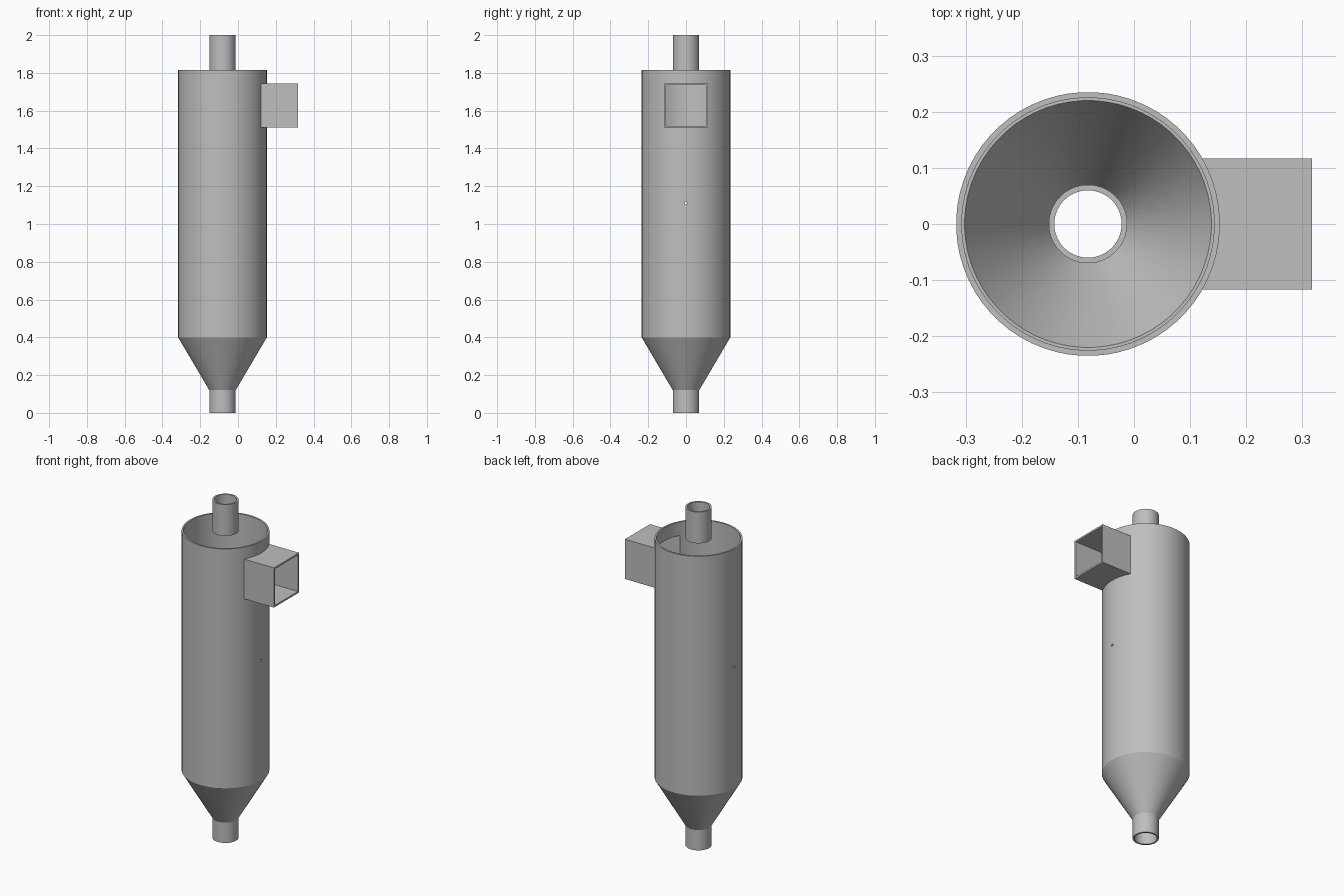
import bpy, bmesh, math
from mathutils import Matrix, Vector

if "Cube" in bpy.data.objects:
    bpy.data.objects.remove(bpy.data.objects["Cube"], do_unlink=True)

AXIS_X = -0.082          # vertical axis of the vessel
SEGMENTS = 64
R_BODY, R_BODY_IN = 0.235, 0.225
R_PIPE, R_PIPE_IN = 0.07, 0.06
Z_CONE, Z_BODY, Z_TOP = 0.12, 0.40, 1.815

steel = bpy.data.materials.new("grey steel")
steel.use_nodes = True
grey = (0.52, 0.52, 0.52, 1)
steel.diffuse_color = grey
steel.node_tree.nodes["Principled BSDF"].inputs["Base Color"].default_value = grey


def make_object(name, bm):
    bmesh.ops.recalc_face_normals(bm, faces=bm.faces[:])
    mesh = bpy.data.meshes.new(name)
    bm.to_mesh(mesh)
    bm.free()
    obj = bpy.data.objects.new(name, mesh)
    obj.data.materials.append(steel)
    bpy.context.collection.objects.link(obj)
    return obj


def revolve(name, profile):
    """Spin a closed (radius, height) outline around the vessel axis."""
    bm = bmesh.new()
    rings = []
    for i in range(SEGMENTS):
        a = 2 * math.pi * (i + 0.5) / SEGMENTS
        rings.append([bm.verts.new((AXIS_X + r * math.cos(a), r * math.sin(a), z))
                      for r, z in profile])
    n = len(profile)
    for i in range(SEGMENTS):
        a, b = rings[i], rings[(i + 1) % SEGMENTS]
        for j in range(n):
            k = (j + 1) % n
            bm.faces.new((a[j], b[j], b[k], a[k]))
    return make_object(name, bm)


def box(name, low, high):
    low, high = Vector(low), Vector(high)
    bm = bmesh.new()
    bmesh.ops.create_cube(bm, size=1, matrix=Matrix.Translation((low + high) / 2)
                          @ Matrix.Diagonal((high - low).to_4d()))
    return make_object(name, bm)


def rod(name, radius, length, matrix, sides):
    bm = bmesh.new()
    bmesh.ops.create_cone(bm, cap_ends=True, segments=sides, radius1=radius,
                          radius2=radius, depth=length, matrix=matrix)
    return make_object(name, bm)


def select_only(obj):
    bpy.ops.object.select_all(action='DESELECT')
    obj.select_set(True)
    bpy.context.view_layer.objects.active = obj


def cut(obj, cutter):
    mod = obj.modifiers.new("cut", 'BOOLEAN')
    mod.operation, mod.solver, mod.object = 'DIFFERENCE', 'EXACT', cutter
    select_only(obj)
    bpy.ops.object.modifier_apply(modifier=mod.name)


# Open-topped cylinder, with extra rings around the openings
levels = [Z_BODY, 1.09, 1.13, 1.50, 1.76, Z_TOP]
body = revolve("body_shell", [(R_BODY, z) for z in levels]
               + [(R_BODY_IN, z) for z in reversed(levels)])

# Cone and outlet pipe below
cone = revolve("cone_and_outlet", [
    (R_PIPE, 0), (R_PIPE, Z_CONE), (R_BODY, Z_BODY),
    (0.22, Z_BODY), (R_PIPE_IN, Z_CONE), (R_PIPE_IN, 0)])

# Top pipe
pipe = revolve("top_pipe", [(R_PIPE, Z_TOP), (R_PIPE, 2),
                            (R_PIPE_IN, 2), (R_PIPE_IN, Z_TOP)])

# Square inlet duct, hollow and trimmed to the round wall
HALF, WALL, Z_LOW, Z_HIGH = 0.117, 0.01, 1.51, 1.745
duct = box("inlet_duct", (0.06, -HALF, Z_LOW), (0.317, HALF, Z_HIGH))
bore = box("duct_bore_cutter", (0, WALL - HALF, Z_LOW + WALL),
           (0.5, HALF - WALL, Z_HIGH - WALL))
trim = rod("duct_trim_cutter", 0.23, 0.6,
           Matrix.Translation((AXIS_X, 0, 1.6)), SEGMENTS)
cut(duct, bore)
cut(duct, trim)
cut(body, bore)

# Small hole drilled through both sides
drill = rod("hole_cutter", 0.007, 1, Matrix.Translation((AXIS_X, 0, 1.11))
            @ Matrix.Rotation(math.pi / 2, 4, 'Y'), 16)
cut(body, drill)

for cutter in (bore, trim, drill):
    bpy.data.objects.remove(cutter, do_unlink=True)

for obj in (body, cone, pipe, duct):
    select_only(obj)
    bpy.ops.object.shade_smooth_by_angle(angle=math.radians(25))
